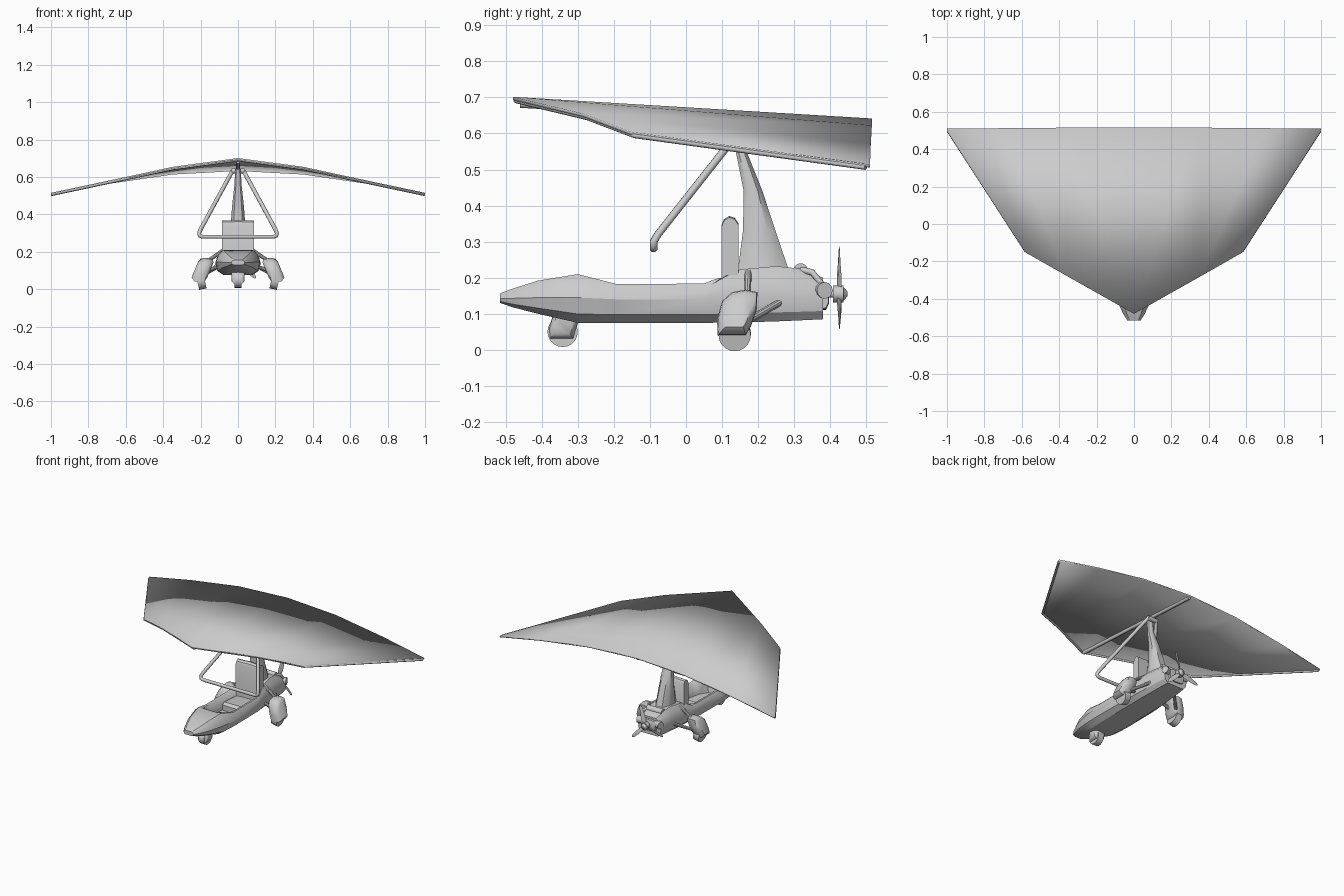
import bpy, bmesh, math
from mathutils import Vector, Matrix

if "Cube" in bpy.data.objects:
    bpy.data.objects.remove(bpy.data.objects["Cube"])


def finish(name, bm, angle=35, mirror=False):
    bmesh.ops.recalc_face_normals(bm, faces=bm.faces)
    me = bpy.data.meshes.new(name)
    bm.to_mesh(me)
    bm.free()
    ob = bpy.data.objects.new(name, me)
    bpy.context.collection.objects.link(ob)
    if mirror:
        ob.modifiers.new("Mirror", 'MIRROR')
    activate(ob)
    bpy.ops.object.shade_smooth_by_angle(angle=math.radians(angle))
    return ob


def activate(ob):
    bpy.ops.object.select_all(action='DESELECT')
    ob.select_set(True)
    bpy.context.view_layer.objects.active = ob


def loft(name, rings, **kw):
    """Skin a list of equal-length closed rings and cap both ends."""
    bm = bmesh.new()
    vs = [[bm.verts.new(p) for p in r] for r in rings]
    n = len(vs[0])
    for a, b in zip(vs, vs[1:]):
        for i in range(n):
            bm.faces.new((a[i], a[(i + 1) % n], b[(i + 1) % n], b[i]))
    bm.faces.new(vs[0])
    bm.faces.new(vs[-1])
    return finish(name, bm, **kw)


def slab(name, prof, x0, half, lean=0.0, inset=0.75, **kw):
    """Side profile (y, z) thickened along x with rounded flanks."""
    cy = sum(p[0] for p in prof) / len(prof)
    cz = sum(p[1] for p in prof) / len(prof)
    rings = []
    for t, s in ((-1, inset), (-.65, .96), (0, 1), (.65, .96), (1, inset)):
        rings.append([(x0 + t * half - (z - cz) * lean,
                       cy + (y - cy) * s, cz + (z - cz) * s) for y, z in prof])
    return loft(name, rings, **kw)


def cyl(name, a, b, r1, r2=None, seg=16, **kw):
    a, b = Vector(a), Vector(b)
    d = b - a
    bm = bmesh.new()
    m = Matrix.Translation((a + b) / 2) @ d.to_track_quat('Z', 'Y').to_matrix().to_4x4()
    bmesh.ops.create_cone(bm, cap_ends=True, segments=seg, radius1=r1,
                          radius2=r1 if r2 is None else r2, depth=d.length, matrix=m)
    return finish(name, bm, **kw)


def tube(name, pts, r, cyclic=False):
    cu = bpy.data.curves.new(name, 'CURVE')
    cu.dimensions = '3D'
    cu.bevel_depth, cu.bevel_resolution, cu.use_fill_caps = r, 2, True
    sp = cu.splines.new('POLY')
    sp.points.add(len(pts) - 1)
    for p, co in zip(sp.points, pts):
        p.co = (*co, 1)
    sp.use_cyclic_u = cyclic
    ob = bpy.data.objects.new(name, cu)
    bpy.context.collection.objects.link(ob)
    activate(ob)
    bpy.ops.object.convert(target='MESH')
    bpy.ops.object.shade_smooth_by_angle(angle=math.radians(50))
    return ob


# Wing sail: leading and trailing points per rib, right half mirrored
lead = [(0, -.48, .697), (.35, -.283, .65), (.58, -.152, .6), (.995, .49, .512)]
trail = [(0, .515, .637), (.35, .515, .618), (.7, .512, .567), (1, .51, .51)]
bm = bmesh.new()
L = [bm.verts.new(p) for p in lead]
T = [bm.verts.new(p) for p in trail]
for i in range(3):
    bm.faces.new((L[i], L[i + 1], T[i + 1], T[i]))
sail = finish("wing_sail", bm, angle=20, mirror=True)
so = sail.modifiers.new("Thickness", 'SOLIDIFY')
so.thickness, so.offset = .009, 0

# Wing frame: leading edge spars and keel
for s, side in ((1, "right"), (-1, "left")):
    tube("leading_spar_" + side, [(s * x, y + .008, z - .006) for x, y, z in lead], .007)
tube("keel", [(0, -.46, .682), (0, .505, .63)], .011)

# Mast
mast = []
for z, yf, yr, w in ((.2, .14, .29, .05), (.23, .145, .282, .046), (.33, .158, .248, .04),
                     (.44, .16, .212, .032), (.55, .138, .168, .02), (.645, .13, .158, .014)):
    c = (yr - yf) * .25
    mast.append([(-w * .6, yf, z), (w * .6, yf, z), (w, yf + c, z), (w, yr - c, z),
                 (w * .5, yr, z), (-w * .5, yr, z), (-w, yr - c, z), (-w, yf + c, z)])
loft("mast", mast, angle=40)
cyl("mast_pivot", (-.035, .165, .632), (.035, .165, .632), .014)

# Control bar
half = [(.03, .168, .632), (.2, -.078, .32), (.208, -.09, .3), (.205, -.09, .286), (.19, -.09, .281)]
tube("control_bar", half + [(-x, y, z) for x, y, z in reversed(half)], .011)

# Pod hull
hull = []
for y, wb, w, wt, zb, zm, zt in (
        (-.515, .022, .036, .022, .13, .143, .157), (-.48, .035, .058, .038, .118, .143, .17),
        (-.41, .052, .09, .06, .1, .145, .192), (-.3, .07, .118, .08, .075, .145, .21),
        (-.19, .075, .122, .1, .075, .14, .182), (.05, .075, .118, .1, .075, .14, .184),
        (.15, .075, .11, .075, .076, .145, .223), (.25, .07, .1, .06, .079, .15, .232),
        (.32, .066, .094, .055, .082, .15, .225), (.38, .06, .085, .048, .085, .15, .2)):
    zl = zb + (zm - zb) * .35
    zh = zm + (zt - zm) * .65
    r = [(wb, zb), (wb + (w - wb) * .75, zl), (w, zm), (wt + (w - wt) * .6, zh), (wt, zt)]
    hull.append([(a, y, z) for a, z in r] + [(-a, y, z) for a, z in reversed(r)])
pod = loft("pod_hull", hull, angle=30)

# Cockpit opening
cut = []
for z, g in ((.1, -.015), (.3, .012)):
    r = [(.045, -.29), (.078, -.24), (.092, -.17), (.092, .1), (.075, .135)]
    cut.append([(x + g, y - g, z) for x, y in r] + [(-x - g, y - g, z) for x, y in reversed(r)])
cutter = loft("cockpit_cutter", cut)
cutter.hide_render = True
bo = pod.modifiers.new("Cockpit", 'BOOLEAN')
bo.operation, bo.object, bo.solver = 'DIFFERENCE', cutter, 'EXACT'
activate(pod)
bpy.ops.object.convert(target='MESH')
bpy.data.objects.remove(cutter)

# Seat
slab("seat_back", [(.098, .1), (.098, .345), (.105, .362), (.12, .371), (.135, .366),
                   (.146, .35), (.146, .1)], 0, .086, inset=.96)
slab("seat_cushion", [(-.06, .095), (-.06, .135), (-.04, .148), (.1, .138), (.1, .095)],
     0, .075, inset=.93)

# Front wheel and fairing
cyl("front_wheel", (-.02, -.342, .05), (.02, -.342, .05), .042, seg=20)
slab("front_fairing", [(-.378, .03), (-.38, .06), (-.368, .1), (-.34, .12), (-.305, .115),
                       (-.298, .08), (-.312, .03)], 0, .036, inset=.7, angle=50)

# Rear wheels, fairings and struts
cyl("rear_wheels", (.178, .135, .049), (.217, .135, .04), .0445, seg=20, mirror=True)
slab("rear_fairings", [(.088, .04), (.086, .085), (.1, .135), (.128, .16), (.165, .167),
                       (.198, .16), (.196, .11), (.18, .065), (.166, .04)],
     .188, .042, lean=.27, inset=.65, angle=50, mirror=True)
cyl("rear_legs", (.17, .17, .145), (.07, .172, .215), .01, seg=10, mirror=True)
cyl("rear_lower_legs", (.19, .135, .09), (.08, .13, .13), .01, seg=10, mirror=True)
cyl("rear_drag_struts", (.18, .17, .08), (.085, .262, .133), .01, seg=10, mirror=True)

# Engine
slab("engine_block", [(.37, .11), (.37, .19), (.39, .185), (.397, .165), (.397, .13), (.388, .11)],
     0, .05, inset=.85)
cyl("engine_cylinders", (.03, .365, .165), (.085, .385, .165), .023, seg=12, mirror=True)
cyl("exhaust_can", (-.055, .318, .22), (.055, .318, .22), .02)
tube("exhaust_pipe", [(.05, .32, .222), (.066, .35, .215), (.066, .382, .175)], .009)

# Propeller
PY, PZ = .425, .155
cyl("propeller_shaft", (0, .385, PZ), (0, .412, PZ), .01)
cyl("propeller_hub", (0, .408, PZ), (0, .436, PZ), .024)
cyl("propeller_cap", (0, .436, PZ), (0, .448, PZ), .02, .006)
for k in range(3):
    a = math.radians(15 + 120 * k)
    out, side = Vector((math.sin(a), 0, math.cos(a))), Vector((math.cos(a), 0, -math.sin(a)))
    rings = []
    for r, w, t, tw in ((.012, .009, .005, 40), (.045, .014, .004, 28),
                        (.09, .013, .0025, 16), (.125, .009, .0015, 10), (.135, .003, .001, 8)):
        q = Matrix.Rotation(math.radians(tw), 3, out)
        rings.append([Vector((0, PY, PZ)) + out * r + q @ (side * u + Vector((0, v, 0)))
                      for u, v in ((-w, 0), (0, t), (w, 0), (0, -t))])
    loft("propeller_blade_%d" % (k + 1), rings, angle=50)
